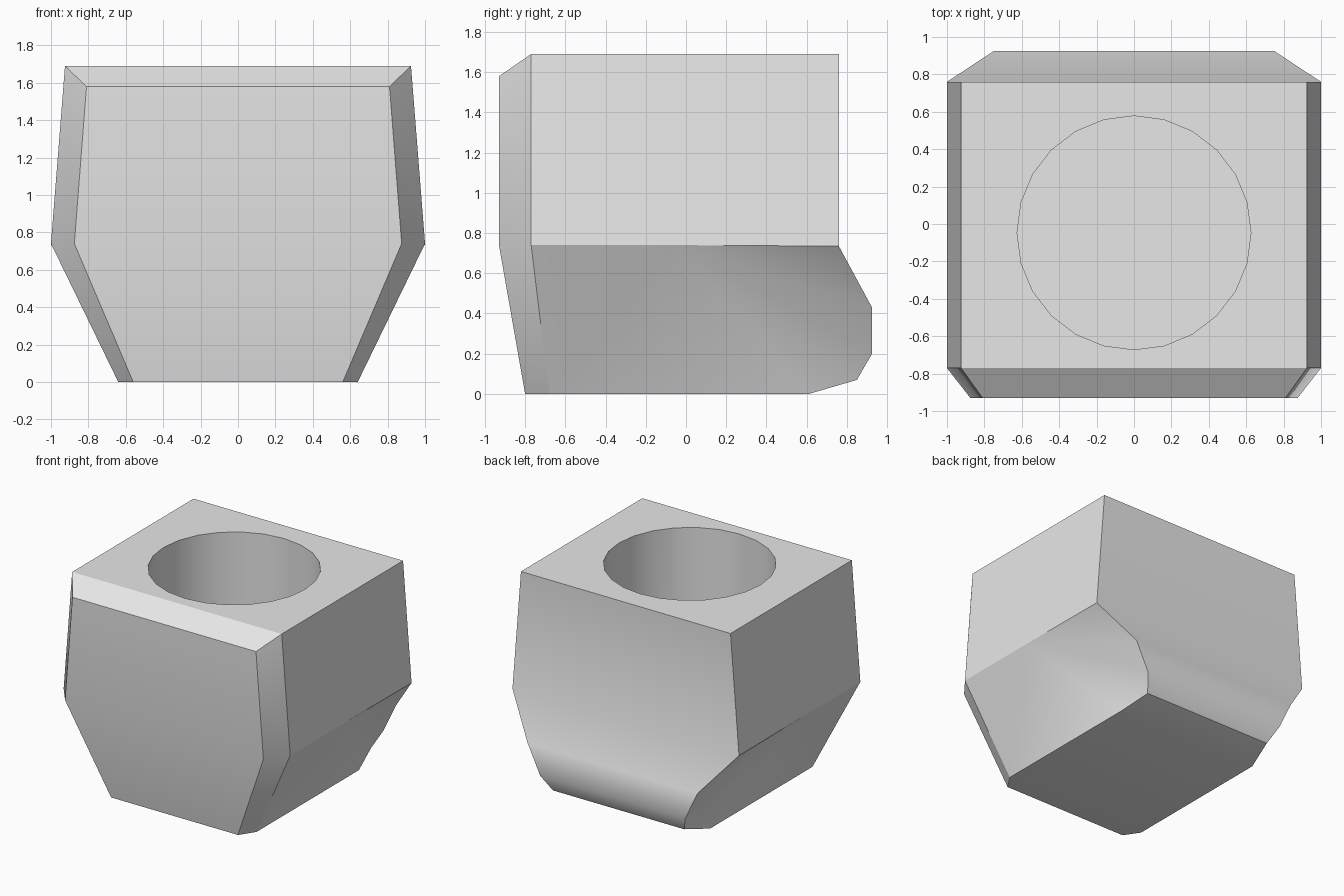
import bpy, bmesh, math

if "Cube" in bpy.data.objects:
    bpy.data.objects.remove(bpy.data.objects["Cube"], do_unlink=True)

# Plain grey finish
grey = bpy.data.materials.new("plain grey")
grey.use_nodes = True
colour = (0.8, 0.8, 0.8, 1)
grey.diffuse_color = colour
grey.node_tree.nodes["Principled BSDF"].inputs["Base Color"].default_value = colour

# Corner points of one half of the body
points = {
    "front_top": (0.81, -0.93, 1.58), "front_mid": (0.875, -0.93, 0.74), "front_low": (0.56, -0.80, 0),
    "side_top": (0.925, -0.77, 1.69), "side_mid": (1, -0.77, 0.74), "side_low": (0.64, -0.68, 0),
    "rear_top": (0.925, 0.76, 1.69), "rear_mid": (1, 0.76, 0.735), "hub": (1, -0.05, 0.74),
    "bulge_top": (0.75, 0.925, 0.43), "bulge_low": (0.64, 0.925, 0.2),
    "heel": (0.58, 0.85, 0.07), "base_rear": (0.64, 0.61, 0),
}
# Panels on each flank
flank = [
    "front_top front_mid side_mid side_top",
    "front_mid front_low side_low side_mid",
    "side_top side_mid hub rear_mid rear_top",
    "side_mid side_low hub",
    "side_low base_rear hub",
    "base_rear heel hub",
    "heel bulge_low hub",
    "bulge_low bulge_top hub",
    "bulge_top rear_mid hub",
]
# Loop round the middle, joining the two flanks
girdle = ("side_top front_top front_mid front_low side_low base_rear "
          "heel bulge_low bulge_top rear_mid rear_top").split()

bm = bmesh.new()
left = {n: bm.verts.new(p) for n, p in points.items()}
right = {n: bm.verts.new((-x, y, z)) for n, (x, y, z) in points.items()}
for panel in flank:
    names = panel.split()
    bm.faces.new([left[n] for n in names])
    bm.faces.new([right[n] for n in reversed(names)])
for a, b in zip(girdle, girdle[1:] + girdle[:1]):
    bm.faces.new((left[a], right[a], right[b], left[b]))
bmesh.ops.recalc_face_normals(bm, faces=bm.faces)
mesh = bpy.data.meshes.new("pot_body")
bm.to_mesh(mesh)
bm.free()
body = bpy.data.objects.new("pot_body", mesh)
bpy.context.collection.objects.link(body)
mesh.materials.append(grey)

# Round well sunk into the top
floor, above = 0.35, 2.0
bpy.ops.mesh.primitive_cylinder_add(vertices=24, radius=0.625, depth=above - floor,
                                    location=(0, -0.047, (above + floor) / 2))
cutter = bpy.context.object
cutter.name = "well_cutter"
cutter.hide_render = True
cutter.data.materials.append(grey)
well = body.modifiers.new("well", "BOOLEAN")
well.operation = "DIFFERENCE"
well.solver = "EXACT"
well.object = cutter

bpy.ops.object.select_all(action="DESELECT")
body.select_set(True)
bpy.context.view_layer.objects.active = body
bpy.ops.object.modifier_apply(modifier="well")
bpy.data.objects.remove(cutter, do_unlink=True)

# Smooth gentle bends, keep corners crisp
bpy.ops.object.shade_smooth_by_angle(angle=math.radians(30))
